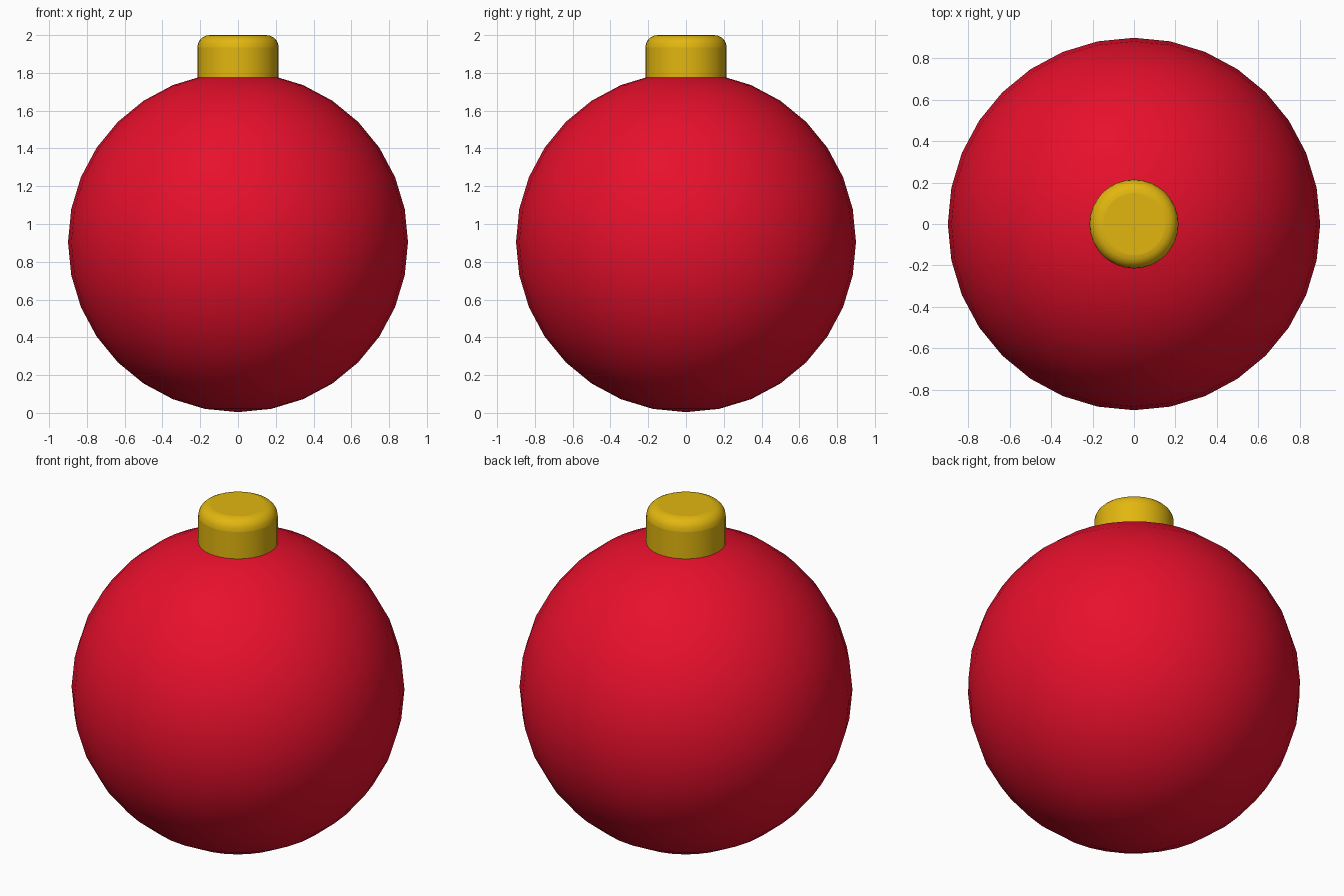
import bpy, math

if "Cube" in bpy.data.objects:
    bpy.data.objects.remove(bpy.data.objects["Cube"])


def colour(obj, name, rgb):
    mat = bpy.data.materials.new(name)
    mat.diffuse_color = (*rgb, 1)
    mat.use_nodes = True
    mat.node_tree.nodes["Principled BSDF"].inputs["Base Color"].default_value = mat.diffuse_color
    obj.data.materials.append(mat)


# Round glass body
bpy.ops.mesh.primitive_uv_sphere_add(segments=32, ring_count=16, radius=0.9,
                                     location=(0, 0, 0.904))
ball = bpy.context.object
ball.name = "ball"
bpy.ops.object.shade_smooth()
colour(ball, "red", (0.8, 0.005, 0.025))

# Metal cap with a rounded upper rim, sunk slightly into the ball
TOP, BOTTOM = 2.0, 1.74
bpy.ops.mesh.primitive_cylinder_add(vertices=32, radius=0.215, depth=TOP - BOTTOM,
                                    location=(0, 0, (TOP + BOTTOM) / 2))
cap = bpy.context.object
cap.name = "cap"
weights = cap.data.attributes.new("bevel_weight_edge", 'FLOAT', 'EDGE')
for edge in cap.data.edges:
    if all(cap.data.vertices[v].co.z > 0 for v in edge.vertices):
        weights.data[edge.index].value = 1.0
bevel = cap.modifiers.new("rim", 'BEVEL')
bevel.limit_method = 'WEIGHT'
bevel.width = 0.065
bevel.segments = 5
bpy.ops.object.shade_smooth_by_angle(angle=math.radians(40))
colour(cap, "gold", (0.76, 0.47, 0.005))
